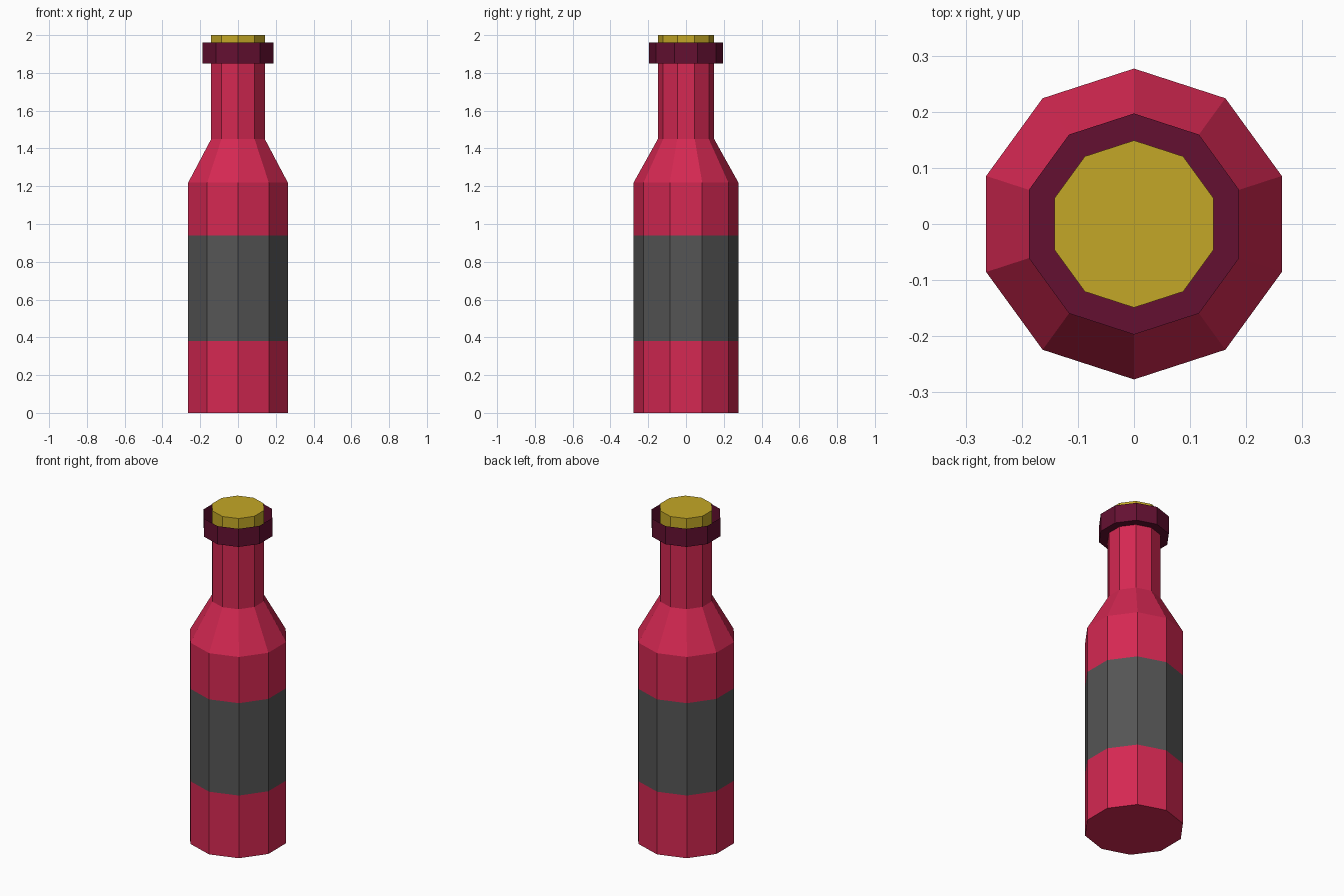
import bpy, bmesh, math

if "Cube" in bpy.data.objects:
    bpy.data.objects.remove(bpy.data.objects["Cube"])

SIDES = 10


def material(name, rgb):
    m = bpy.data.materials.new(name)
    m.diffuse_color = (*rgb, 1.0)
    m.use_nodes = True
    m.node_tree.nodes["Principled BSDF"].inputs["Base Color"].default_value = m.diffuse_color
    return m


def lathe(name, profile, mats, cap_bottom=True, cap_top=True, rule=None):
    """Revolve (radius, z) points into a ten-sided, flat-faced part."""
    bm = bmesh.new()
    rings = []
    for r, z in profile:
        rings.append([bm.verts.new((r * math.cos(a), r * math.sin(a), z))
                      for a in (math.pi / 2 + math.tau * i / SIDES for i in range(SIDES))])
    for low, high in zip(rings, rings[1:]):
        for i in range(SIDES):
            j = (i + 1) % SIDES
            bm.faces.new((low[i], low[j], high[j], high[i]))
    if cap_bottom:
        bm.faces.new(rings[0][::-1])
    if cap_top:
        bm.faces.new(rings[-1])
    if rule:
        for f in bm.faces:
            f.material_index = rule(f.calc_center_median().z)
    mesh = bpy.data.meshes.new(name)
    bm.to_mesh(mesh)
    bm.free()
    for m in mats:
        mesh.materials.append(m)
    ob = bpy.data.objects.new(name, mesh)
    bpy.context.collection.objects.link(ob)
    return ob


red = material("red glass", (0.66, 0.021, 0.084))
grey = material("grey label", (0.09, 0.09, 0.09))
maroon = material("dark maroon", (0.127, 0.005, 0.031))
gold = material("gold cork", (0.55, 0.39, 0.02))

# Bottle with its label band, shoulder and neck
lathe("bottle_body",
      [(0.277, 0), (0.277, 0.38), (0.277, 0.94), (0.277, 1.22), (0.149, 1.45), (0.149, 1.85)],
      [red, grey], cap_top=False, rule=lambda z: int(0.38 < z < 0.94))

# Collar: open cup around the mouth
lathe("collar", [(0.149, 1.85), (0.197, 1.85), (0.197, 1.96)], [maroon],
      cap_bottom=False, cap_top=False)

# Cork standing in the collar
lathe("cork", [(0.149, 1.85), (0.149, 2.0)], [gold], cap_bottom=False)
